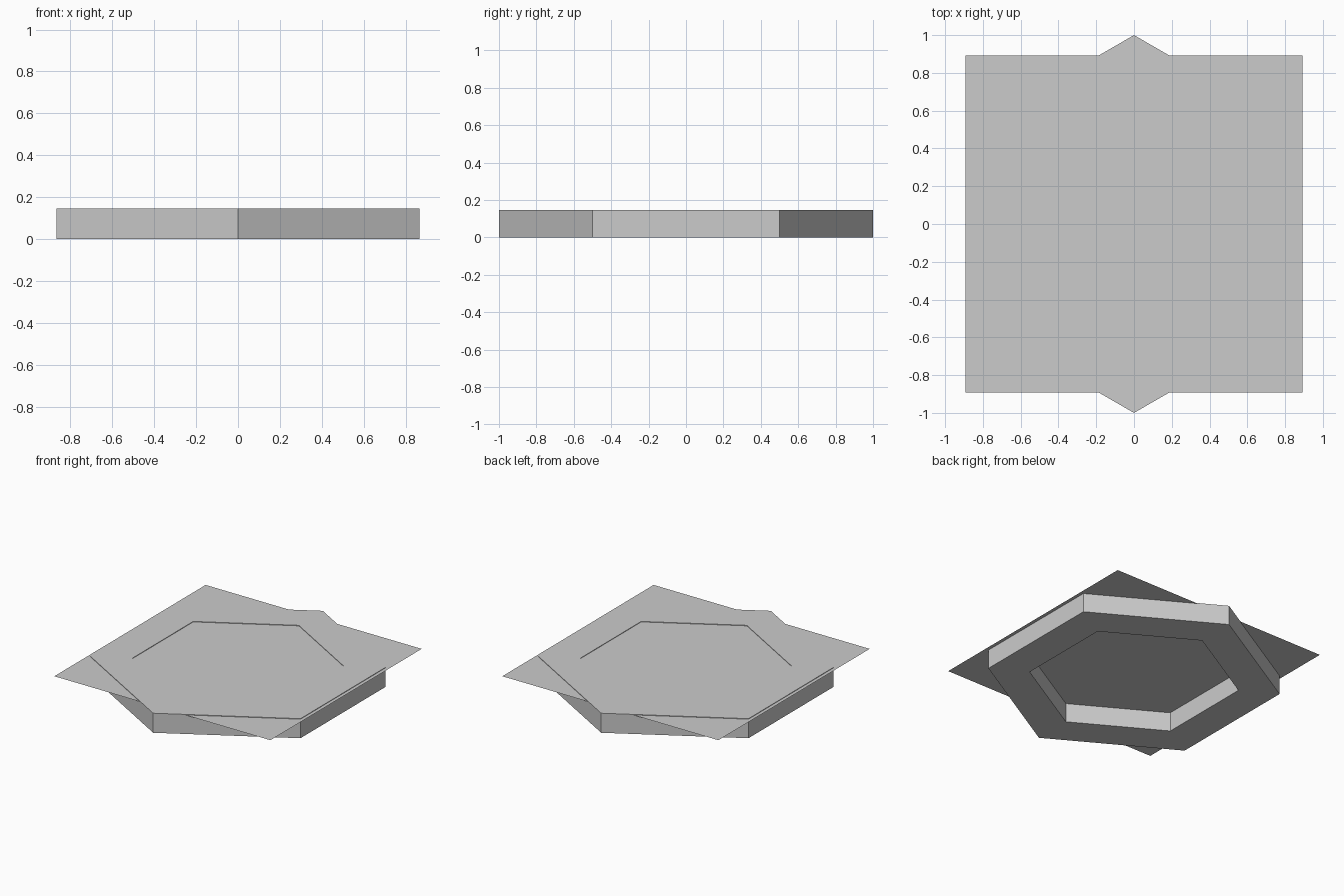
import bpy, bmesh, math

if "Cube" in bpy.data.objects:
    bpy.data.objects.remove(bpy.data.objects["Cube"])

HEIGHT = 0.146
OUTER, INNER = 1.0, 0.717


def make_object(name, bm):
    bmesh.ops.recalc_face_normals(bm, faces=bm.faces)
    mesh = bpy.data.meshes.new(name)
    bm.to_mesh(mesh)
    bm.free()
    obj = bpy.data.objects.new(name, mesh)
    bpy.context.collection.objects.link(obj)
    return obj


def hexagon(bm, radius, z):
    angles = [math.radians(90 + 60 * i) for i in range(6)]
    return [bm.verts.new((radius * math.cos(a), radius * math.sin(a), z)) for a in angles]


# Hexagonal frame: four loops joined into a closed ring
bm = bmesh.new()
loops = [hexagon(bm, r, z) for r, z in
         ((OUTER, 0), (OUTER, HEIGHT), (INNER, HEIGHT), (INNER, 0))]
for k in range(4):
    a, b = loops[k], loops[(k + 1) % 4]
    for i in range(6):
        j = (i + 1) % 6
        bm.faces.new((a[i], a[j], b[j], b[i]))
make_object("hexagonal_frame", bm)

# Thin square sheet lying just under the top of the frame
bm = bmesh.new()
bmesh.ops.create_grid(bm, x_segments=1, y_segments=1, size=0.892)
sheet = make_object("square_sheet", bm)
sheet.location.z = HEIGHT - 0.004
